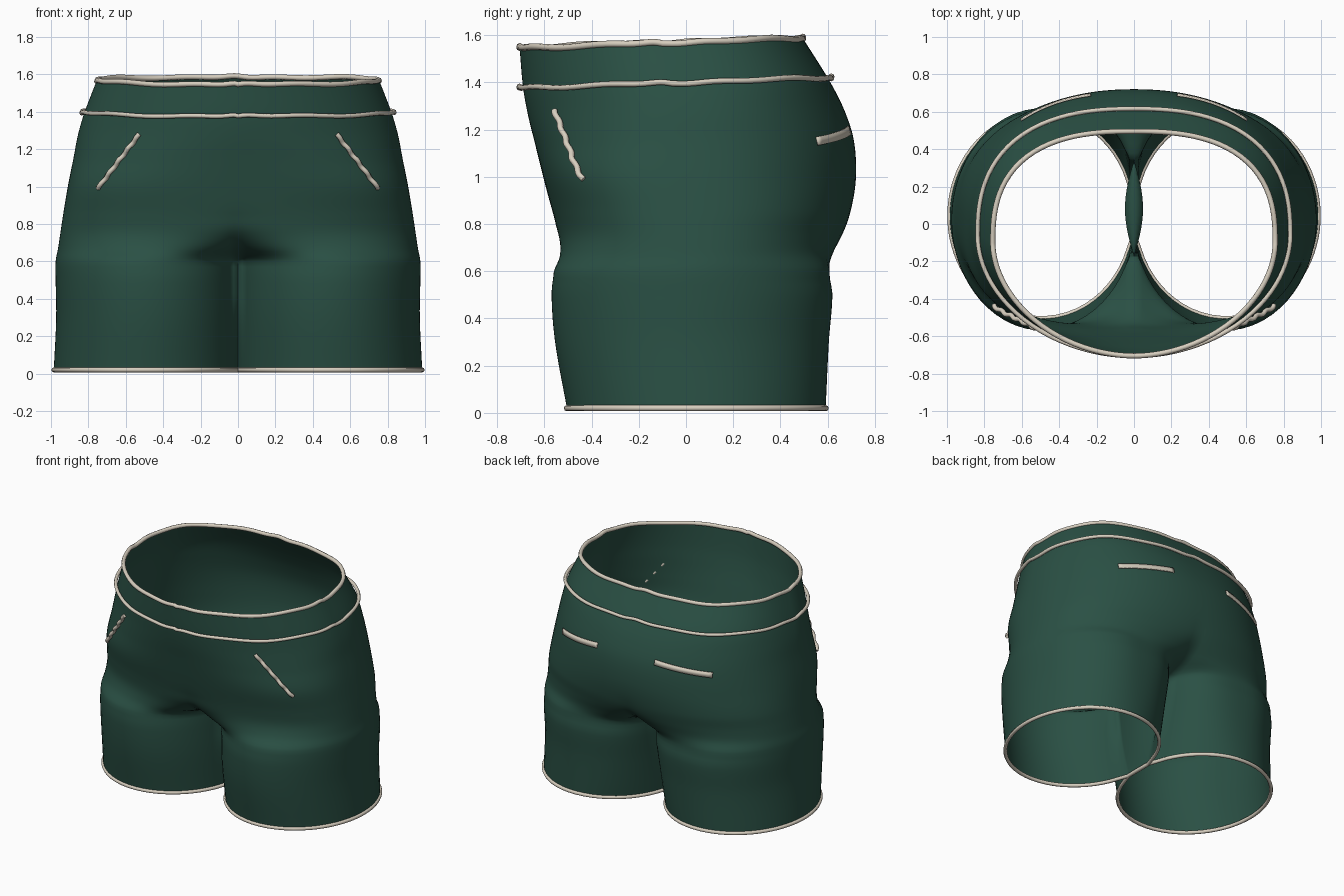
import bpy
import bmesh
from math import sin, pi
from mathutils import Vector
from mathutils.bvhtree import BVHTree

if "Cube" in bpy.data.objects:
    bpy.data.objects.remove(bpy.data.objects["Cube"])


def make_material(name, rgb):
    mat = bpy.data.materials.new(name)
    mat.use_nodes = True
    mat.diffuse_color = (*rgb, 1)
    bsdf = mat.node_tree.nodes["Principled BSDF"]
    bsdf.inputs["Base Color"].default_value = (*rgb, 1)
    bsdf.inputs["Roughness"].default_value = 0.8
    return mat


green = make_material("dark green cloth", (0.023, 0.08, 0.058))
cream = make_material("cream piping", (0.68, 0.62, 0.52))

# Cross-sections: height, half width, front y, back y, widest y,
# front squareness, back squareness, blend from hip outline to leg tube
SECTIONS = [
    (0.02, 0.985, -0.505, 0.592, 0.03, 2.4, 2.3, 1),
    (0.3, 0.972, -0.555, 0.605, 0.03, 2.4, 2.3, 1),
    (0.5, 0.975, -0.57, 0.62, 0.03, 2.4, 2.3, 1),
    (0.6, 0.975, -0.56, 0.608, 0.03, 2.4, 2.3, 1),
    (0.67, 0.962, -0.555, 0.635, 0.03, 2.4, 2.3, 0.4),
    (0.75, 0.95, -0.555, 0.67, 0.03, 2.4, 2.3, 0.1),
    (0.85, 0.935, -0.57, 0.7, 0.03, 2.5, 2.3, 0.02),
    (1.0, 0.91, -0.605, 0.72, 0.02, 2.6, 2.2, 0),
    (1.15, 0.88, -0.64, 0.71, 0, 2.3, 2.2, 0),
    (1.28, 0.855, -0.67, 0.665, -0.03, 2.05, 2.3, 0),
    (1.4, 0.82, -0.69, 0.6, -0.06, 1.95, 2.5, 0),
    (1.57, 0.755, -0.705, 0.495, -0.1, 1.9, 2.6, 0),
]
CROTCH, HEM, SEAM, TOP = 0.6, 0.02, 1.4, 1.57
OUTER, INNER = 64, 14


def section(z):
    """Smoothly interpolate the section settings at a height."""
    last = len(SECTIONS) - 1
    i = 0
    while i < last - 1 and z > SECTIONS[i + 1][0]:
        i += 1

    def slope(k, c):
        a, b = SECTIONS[max(k - 1, 0)], SECTIONS[min(k + 1, last)]
        return (b[c] - a[c]) / (b[0] - a[0])

    p, q = SECTIONS[i], SECTIONS[i + 1]
    h = q[0] - p[0]
    u = (z - p[0]) / h
    s = u * u * (3 - 2 * u)
    return [p[c] * (1 - s) + q[c] * s
            + h * u * (1 - u) * ((1 - u) * slope(i, c) - u * slope(i + 1, c))
            for c in range(1, len(p))]


def half_ring(z):
    """Outer line from front to back, and the inner leg line back to front."""
    hw, front, back, mid, nf, nb, blend = section(z)
    blend = 1 if z <= CROTCH else max(0, min(1, blend))
    gap = 0.0006 if z < CROTCH else 0
    middle = (front + back) / 2
    tilt = 0.033 * max(0, min(1, (z - 1) / 0.4))
    rise = min(1, z / CROTCH)  # legs are round at the hem, fuller above

    outer = []
    for i in range(OUTER + 1):
        t = pi * i / OUTER
        t -= 0.13 * sin(4 * t)
        f = min(1, max(0, sin(t)))
        rear = i * 2 > OUTER
        n, edge = (nb, back) if rear else (nf, front)
        hip = mid + (edge - mid) * (1 - f ** n) ** (1 / n)
        across = abs(2 * max(f, 0.008 + 0.022 * rise) - 1)
        m = 2 + rise if rear and f < 0.5 else 2
        leg = middle + (edge - middle) * (1 - min(1, across) ** m) ** (1 / m)
        y = hip + (leg - hip) * blend
        outer.append(Vector((max(hw * f, gap), y, z + tilt * y)))

    # Inner thigh wall, hollowed a little below the gusset
    inner = []
    hollow = 0.05 * rise if z < CROTCH else 0
    for i in range(1, INNER):
        p = outer[-1].lerp(outer[0], i / INNER)
        p.x += hollow * sin(pi * i / INNER)
        inner.append(p)
    return outer, inner


def flip(p, side):
    return Vector((p.x * side, p.y, p.z))


def finish(name, bm, mat):
    mesh = bpy.data.meshes.new(name)
    bm.to_mesh(mesh)
    obj = bpy.data.objects.new(name, mesh)
    bpy.context.collection.objects.link(obj)
    mesh.materials.append(mat)
    mesh.shade_smooth()
    return obj


# Cloth body: two mirrored halves, welded at the centre
bm = bmesh.new()
upper = [TOP + (CROTCH - TOP) * i / 56 for i in range(57)]
lower = [CROTCH + (HEM - CROTCH) * i / 20 for i in range(21)]
for side in (1, -1):
    for heights, closed in ((upper, False), (lower, True)):
        rows = []
        for z in heights:
            outer, inner = half_ring(z)
            pts = outer + inner if closed else outer
            rows.append([bm.verts.new(flip(p, side)) for p in pts])
        for a, b in zip(rows, rows[1:]):
            count = len(a)
            for i in range(count if closed else count - 1):
                j = (i + 1) % count
                quad = [a[i], b[i], b[j], a[j]]
                bm.faces.new(quad if side == 1 else quad[::-1])
bmesh.ops.remove_doubles(bm, verts=bm.verts, dist=0.0005)
bmesh.ops.recalc_face_normals(bm, faces=bm.faces)
surface = BVHTree.FromBMesh(bm)
finish("shorts_body", bm, green)
bm.free()


# Piping tubes
def piping(name, points, radius, cyclic):
    curve = bpy.data.curves.new(name, "CURVE")
    curve.dimensions = "3D"
    curve.bevel_depth = radius
    curve.bevel_resolution = 2
    curve.use_fill_caps = True
    spline = curve.splines.new("POLY")
    spline.points.add(len(points) - 1)
    for slot, p in zip(spline.points, points):
        slot.co = (*p, 1)
    spline.use_cyclic_u = cyclic
    curve.materials.append(cream)
    obj = bpy.data.objects.new(name, curve)
    bpy.context.collection.objects.link(obj)


for name, z, lift, radius in (("waist_edge_piping", TOP, 0, 0.014),
                              ("waistband_seam_piping", SEAM, 0.016, 0.012)):
    line = half_ring(z)[0]
    loop = line + [flip(p, -1) for p in line[-2:0:-1]]
    for i, p in enumerate(loop):
        p += Vector((p.x, p.y, 0)).normalized() * lift
        p.z += 0.003 * sin(i * 0.7) + 0.003 * sin(i * 0.31)
    piping(name, loop, radius, True)


def on_cloth(x, z, facing, lift):
    """Point just off the cloth, from the front (-1) or the back (1)."""
    spot, normal = surface.ray_cast(Vector((x, 2 * facing, z)),
                                    Vector((0, -facing, 0)))[:2]
    return spot + normal * (lift if normal.y * facing > 0 else -lift)


for side, label in ((1, "left"), (-1, "right")):
    outer, inner = half_ring(HEM)
    piping(label + "_hem_piping", [flip(p, side) for p in outer + inner],
           0.013, True)

    # Slanted front pocket
    pocket = []
    for i in range(33):
        u = i / 32
        pocket.append(on_cloth(side * (0.52 + 0.22 * u), 1.28 - 0.29 * u, -1,
                               0.015 + 0.005 * sin(i * 0.9)))
    piping(label + "_front_pocket_piping", pocket, 0.013, False)

    # Flat back pocket strip
    bm = bmesh.new()
    pairs = []
    for i in range(17):
        u = i / 16
        x, z = side * (0.23 + 0.37 * u), 1.195 - 0.045 * u
        pairs.append([bm.verts.new(on_cloth(x, z + dz, 1, 0.008))
                      for dz in (-0.018, 0.018)])
    for a, b in zip(pairs, pairs[1:]):
        quad = [a[0], a[1], b[1], b[0]]
        bm.faces.new(quad if side == 1 else quad[::-1])
    strip = finish(label + "_back_pocket_strip", bm, cream)
    bm.free()
    solid = strip.modifiers.new("Thickness", "SOLIDIFY")
    solid.thickness = 0.009
    solid.offset = 0
